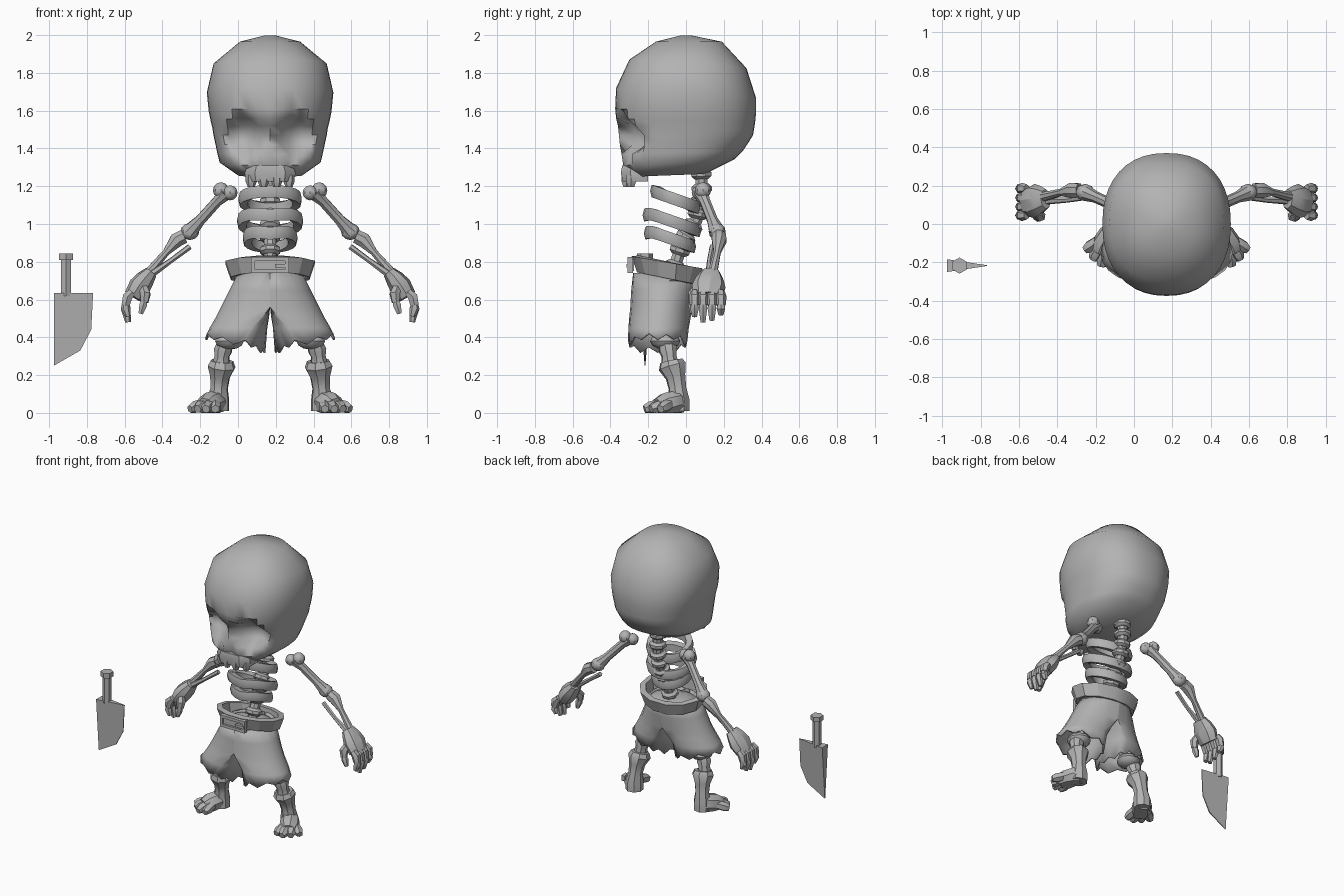
import bpy, bmesh, math
from mathutils import Vector, Matrix

cube = bpy.data.objects.get("Cube")
if cube:
    bpy.data.objects.remove(cube, do_unlink=True)

MID = 0.17  # body centre line
bone = bpy.data.materials.new("plain_grey")
bone.use_nodes = True
GREY = (0.45, 0.45, 0.45, 1)
bone.diffuse_color = GREY
bone.node_tree.nodes["Principled BSDF"].inputs["Base Color"].default_value = GREY


def finish(name, bm, angle=40):
    bmesh.ops.recalc_face_normals(bm, faces=bm.faces)
    mesh = bpy.data.meshes.new(name)
    bm.to_mesh(mesh)
    bm.free()
    mesh.materials.append(bone)
    mesh.shade_smooth()
    mesh.set_sharp_from_angle(angle=math.radians(angle))
    ob = bpy.data.objects.new(name, mesh)
    bpy.context.collection.objects.link(ob)
    return ob


def loft(name, rings, caps=True, closed=False, angle=40):
    """Skin a list of equal point rings."""
    bm = bmesh.new()
    rows = [[bm.verts.new(p) for p in ring] for ring in rings]
    pairs = list(zip(rows, rows[1:])) + ([(rows[-1], rows[0])] if closed else [])
    for a, b in pairs:
        for i in range(len(a)):
            j = (i + 1) % len(a)
            bm.faces.new((a[i], a[j], b[j], b[i]))
    if caps and not closed:
        bm.faces.new(rows[0])
        bm.faces.new(rows[-1])
    return finish(name, bm, angle)


def tube(name, path, radii, n=8, y_scale=1.0, angle=40):
    """Round bar along a path, kept above the ground."""
    pts = [Vector(p) for p in path]
    tans = [(pts[min(i + 1, len(pts) - 1)] - pts[max(i - 1, 0)]).normalized() for i in range(len(pts))]
    q = Vector((0, 0, 1)).rotation_difference(tans[0])
    rings = []
    for i, (p, r) in enumerate(zip(pts, radii)):
        if i:
            q = tans[i - 1].rotation_difference(tans[i]) @ q
        ring = []
        for k in range(n):
            a = math.tau * (k + 0.5) / n
            o = q @ Vector((r * math.cos(a), r * math.sin(a), 0))
            ring.append((p.x + o.x, p.y + o.y * y_scale, max(0, p.z + o.z)))
        rings.append(ring)
    return loft(name, rings, angle=angle)


def ball(name, centre, size, segs=10):
    bm = bmesh.new()
    size = size if isinstance(size, tuple) else (size,) * 3
    bmesh.ops.create_uvsphere(bm, u_segments=segs, v_segments=6, radius=1,
                              matrix=Matrix.Translation(centre) @ Matrix.Diagonal((*size, 1)))
    return finish(name, bm)


def block(name, centre, size):
    bm = bmesh.new()
    bmesh.ops.create_cube(bm, size=1, matrix=Matrix.Translation(centre) @ Matrix.Diagonal((*size, 1)))
    return finish(name, bm)


def hoop(name, cy, z, hw, hy, tilt, profile, n, dip=0, angle=40):
    """Tilted oval band with the given cross-section."""
    rings = []
    for k in range(n):
        a = math.tau * (k + 0.5) / n
        front = max(0, -math.sin(a)) ** 8
        rings.append([(MID + (hw + dr) * math.cos(a), cy + (hy + dr) * math.sin(a),
                       z + dz - tilt * hy * math.sin(a) - dip * front) for dr, dz in profile])
    return loft(name, rings, closed=True, angle=angle)


def power(v, e):
    return math.copysign(abs(v) ** e, v)


# Skull: front y, front z, back y, back z, half width
SKULL = [(-.03, 1.998, .03, 1.998, .03), (-.16, 1.965, .19, 1.965, .16), (-.3, 1.87, .32, 1.825, .3),
         (-.37, 1.72, .37, 1.67, .335), (-.375, 1.61, .37, 1.58, .325), (-.37, 1.56, .365, 1.53, .315),
         (-.36, 1.52, .36, 1.5, .306), (-.355, 1.47, .355, 1.47, .3), (-.35, 1.42, .33, 1.43, .29),
         (-.345, 1.37, .3, 1.385, .28), (-.335, 1.31, .26, 1.345, .268), (-.29, 1.25, .1, 1.265, .17)]
rings = []
for fy, fz, by, bz, hw in SKULL:
    ring = []
    for k in range(40):
        a = math.tau * k / 40
        t = (power(math.sin(a), .88) + 1) / 2
        x, y, z = hw * power(math.cos(a), .88), fy + (by - fy) * t, fz + (bz - fz) * t
        if y < -.1:
            eye = ((abs(x) - .13) / .105) ** 2 + ((z - 1.47) / .11) ** 2
            nose = (x / .05) ** 2 + ((z - 1.35) / .06) ** 2
            y += .13 * max(0, 1 - eye) ** .6 + .04 * max(0, 1 - nose)
        ring.append((MID + x, y, z))
    rings.append(ring)
loft("skull", rings, angle=50)

# Upper jaw and teeth
rings = []
for z, hw, front in ((1.31, .12, -.338), (1.27, .135, -.345), (1.225, .125, -.335)):
    rings.append([(MID - hw, -.2, z), (MID - hw, front + .05, z), (MID - hw * .6, front, z),
                  (MID + hw * .6, front, z), (MID + hw, front + .05, z), (MID + hw, -.2, z)])
loft("upper_jaw", rings)
for i, x in enumerate((-.1, -.035, .035, .1)):
    y = -.315 if abs(x) < .05 else -.29
    tube(f"tooth_{i + 1}", [(MID + x, y, 1.26), (MID + x, y, 1.225), (MID + x, y, 1.195)], [.03, .03, .018], n=6)

# Spine with vertebrae
SPINE = [(MID, .08, 1.3), (MID, .085, 1.15), (MID, .055, 1.02), (MID, -.02, .9), (MID, -.07, .74)]
tube("spine", SPINE, [.035] * 5)
for i, (a, b) in enumerate(zip(SPINE, SPINE[1:])):
    for j in range(2):
        p, d = Vector(a).lerp(Vector(b), .25 + j * .5), (Vector(b) - Vector(a)).normalized()
        tube(f"vertebra_{i * 2 + j + 1}", [p - d * .025, p - d * .01, p + d * .01, p + d * .025],
             [.04, .058, .058, .04])

# Ribs
RIB = [(-.05, -.025), (-.05, .025), (-.008, .033), (0, 0), (-.008, -.033)]
for i, (cy, z, hw, hy) in enumerate(((-.055, 1.13, .17, .135), (-.075, 1.015, .177, .155), (-.085, .925, .147, .138))):
    hoop(f"rib_{i + 1}", cy, z, hw, hy, .33, RIB, 18, dip=.02 * (i > 0))

# Belt, buckle and pelvis
hoop("belt", -.1, .757, .245, .195, .17, [(-.05, -.045), (-.04, .045), (0, .04), (-.03, -.045)], 12, angle=25)
for z in (.75, .815):
    block("buckle_bar", (MID, -.295, z), (.2, .03, .02))
for x in (-.09, .09):
    block("buckle_side", (MID + x, -.295, .782), (.02, .03, .085))
block("buckle_plate", (MID, -.285, .782), (.17, .02, .06))
block("buckle_prong", (MID + .06, -.305, .78), (.07, .02, .018))
ball("pelvis", (MID, -.1, .7), (.19, .16, .05), 14)

# Shorts legs: height, inner corner, inner bulge, outer edge, centre y, half depth
SHORTS = [(.74, 0, 0, .17, -.11, .17), (.65, 0, 0, .215, -.12, .17), (.56, 0, 0, .26, -.13, .165),
          (.51, .04, .035, .285, -.137, .163), (.45, .1, .085, .32, -.145, .16), (.37, .13, .105, .345, -.15, .157)]
for side, label in ((1, "left"), (-1, "right")):
    rings = []
    for lvl, (z, corner, bulge, outer, cy, hy) in enumerate(SHORTS):
        ring = []
        for k in range(20):
            a = math.tau * k / 20 - math.pi / 2
            c = math.cos(a)
            x = corner + (outer - corner if c > 0 else bulge) * c
            hem = (.04 * c + (.015, -.02, .01, -.012)[k % 4]) if lvl == 5 else 0
            ring.append((MID + side * x, cy + hy * math.sin(a), z + hem))
        rings.append(ring)
    leg = loft(f"{label}_shorts_leg", rings, caps=False, angle=50)
    solid = leg.modifiers.new("thickness", "SOLIDIFY")
    solid.thickness = .012

    def P(x, y, z):
        return Vector((MID + side * x, y, z))

    # Upper arm
    tube(f"{label}_upper_arm", [P(.235, .08, 1.165), P(.28, .1, 1.12), P(.37, .14, 1.02), P(.43, .165, .955)],
         [.042, .029, .03, .045])
    ball(f"{label}_shoulder_inner", P(.212, .07, 1.165), .04, 8)
    ball(f"{label}_shoulder_outer", P(.26, .09, 1.178), .043, 8)
    ball(f"{label}_elbow", P(.425, .165, .96), (.05, .045, .045), 8)

    # Forearm bones
    tube(f"{label}_ulna", [P(.455, .175, .935), P(.495, .175, .915), P(.55, .165, .85), P(.65, .14, .735)],
         [.04, .042, .02, .026])
    tube(f"{label}_radius", [P(.425, .14, .88), P(.52, .125, .81), P(.64, .12, .725)], [.016, .014, .02], n=6)

    # Hand, fingers and thumb
    tube(f"{label}_palm", [P(.63, .13, .745), P(.66, .125, .71), P(.69, .12, .67), P(.725, .115, .615)],
         [.035, .05, .06, .05], y_scale=1.5, angle=30)
    for i, (y, tip) in enumerate(((.045, .51), (.09, .48), (.137, .49), (.185, .52))):
        tube(f"{label}_finger_base_{i + 1}", [P(.73, y, .64), P(.755, y, .615), P(.765, y, .57)], [.022, .03, .025], n=6)
        tube(f"{label}_finger_tip_{i + 1}", [P(.765, y, .58), P(.765, y, .555), P(.752, y, tip)], [.018, .026, .015], n=6)
    tube(f"{label}_thumb_base", [P(.67, .06, .66), P(.66, .04, .63), P(.665, .035, .585)], [.025, .03, .022], n=6)
    tube(f"{label}_thumb_tip", [P(.665, .035, .59), P(.672, .035, .57), P(.685, .035, .525)], [.018, .024, .014], n=6)

    # Thigh, knee and shin
    tube(f"{label}_thigh", [P(.1, -.1, .68), P(.17, -.12, .52), P(.215, -.115, .39)], [.05, .038, .05])
    ball(f"{label}_knee", P(.215, -.11, .38), (.08, .08, .045))
    tube(f"{label}_knee_stem", [P(.24, -.1, .36), P(.25, -.095, .33), P(.255, -.09, .3), P(.26, -.085, .25)],
         [.045, .05, .04, .05])
    tube(f"{label}_shin", [P(.255, -.078, .275), P(.257, -.072, .245), P(.265, -.055, .19), P(.27, -.045, .13),
                           P(.275, -.04, .07), P(.275, -.04, .01)], [.062, .076, .054, .048, .06, .06])

    # Foot and toes
    tube(f"{label}_foot", [P(.265, -.015, .035), P(.29, -.055, .055), P(.325, -.11, .04), P(.345, -.15, .03)],
         [.045, .065, .068, .05])
    for i, (bx, by, tx, ty) in enumerate(((.29, -.12, .29, -.215), (.32, -.13, .34, -.22),
                                          (.35, -.12, .385, -.185), (.36, -.09, .425, -.135))):
        a, b = P(bx, by, .045), P(tx, ty, .02)
        tube(f"{label}_toe_{i + 1}", [a, a.lerp(b, .65), b], [.03, .034, .022], n=6)

# Cleaver: wedge blade, handle and pommel
OUTLINE = [(-.975, .635), (-.767, .635), (-.777, .44), (-.835, .33), (-.975, .25)]
faces = []
for s in (1, -1):
    faces.append([(x, -.217 + s * (.002 + .15 * max(0, -.767 - x) * (z - .25) / .385), z) for x, z in OUTLINE])
loft("cleaver_blade", faces, angle=20)
tube("cleaver_handle", [(-.91, -.217, .62), (-.91, -.217, .82)], [.031, .031], n=6)
tube("cleaver_pommel", [(-.91, -.217, .81), (-.91, -.217, .845)], [.042, .042], n=6)
